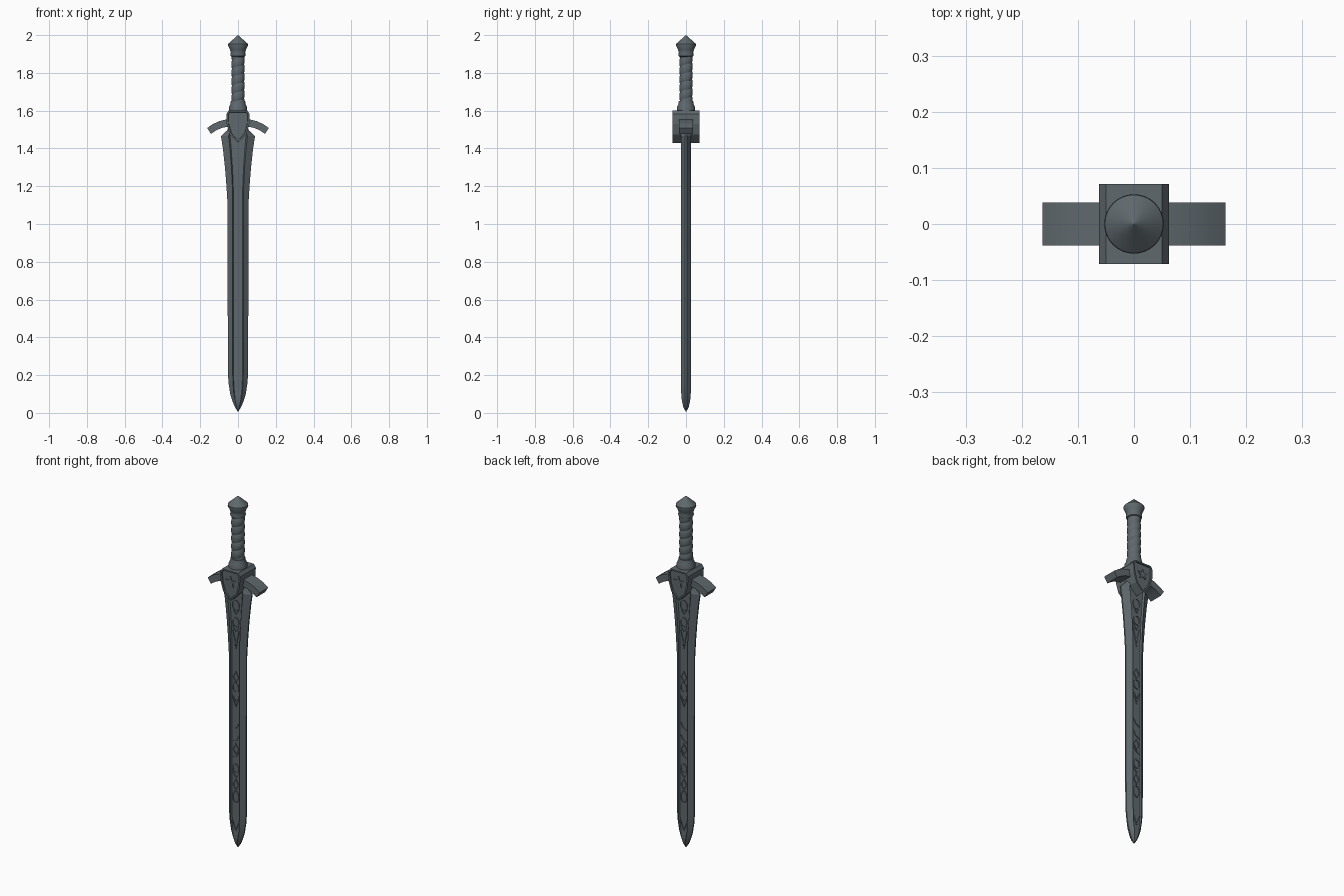
import bpy, bmesh, math
from mathutils import Matrix, Vector

if "Cube" in bpy.data.objects:
    bpy.data.objects.remove(bpy.data.objects["Cube"])

steel = bpy.data.materials.new("dark_steel")
steel.diffuse_color = (0.115, 0.14, 0.153, 1)
steel.use_nodes = True
steel.node_tree.nodes["Principled BSDF"].inputs["Base Color"].default_value = steel.diffuse_color


def finish(name, bm, smooth=None):
    bmesh.ops.recalc_face_normals(bm, faces=bm.faces)
    me = bpy.data.meshes.new(name)
    bm.to_mesh(me)
    bm.free()
    me.materials.append(steel)
    ob = bpy.data.objects.new(name, me)
    bpy.context.collection.objects.link(ob)
    if smooth:
        bpy.ops.object.select_all(action='DESELECT')
        bpy.context.view_layer.objects.active = ob
        ob.select_set(True)
        bpy.ops.object.shade_smooth_by_angle(angle=math.radians(smooth))
    return ob


def loft(name, rings, smooth=None):
    """Skin a list of equal-length point rings and cap both ends."""
    bm = bmesh.new()
    vs = [[bm.verts.new(p) for p in ring] for ring in rings]
    n = len(vs[0])
    for a, b in zip(vs, vs[1:]):
        for i in range(n):
            j = (i + 1) % n
            bm.faces.new((a[i], a[j], b[j], b[i]))
    bm.faces.new(vs[0])
    bm.faces.new(vs[-1])
    return finish(name, bm, smooth)


def lathe(name, profile, n=32):
    rings = [[(r * math.cos(2 * math.pi * i / n), r * math.sin(2 * math.pi * i / n), z)
              for i in range(n)] for r, z in profile]
    return loft(name, rings, 35)


def prism(bm, pts, y0, y1):
    """Extrude an xz outline from y0 to y1; returns the two end faces."""
    a = [bm.verts.new((x, y0, z)) for x, z in pts]
    b = [bm.verts.new((x, y1, z)) for x, z in pts]
    n = len(pts)
    for i in range(n):
        j = (i + 1) % n
        bm.faces.new((a[i], a[j], b[j], b[i]))
    return [bm.faces.new(a), bm.faces.new(b)]


# Blade: sharp edges, raised ridges and a sunken centre channel
def section(z, w, r, t, d):
    e, f = min(0.004, w * 0.3), r * 0.84
    half = [(w, e), (r, t), (f, t - d), (-f, t - d), (-r, t), (-w, e)]
    return [(x, y, z) for x, y in half] + [(-x, -y, z) for x, y in half]


blade = [  # z, half width, ridge, half thickness, channel depth
    (0.008, 0.002, 0.001, 0.002, 0), (0.03, 0.016, 0.007, 0.014, 0),
    (0.06, 0.029, 0.013, 0.021, 0), (0.075, 0.034, 0.016, 0.023, 0.001),
    (0.10, 0.041, 0.022, 0.025, 0.006), (0.15, 0.049, 0.026, 0.027, 0.008),
    (0.20, 0.053, 0.028, 0.027, 0.008), (0.30, 0.054, 0.028, 0.027, 0.008),
    (1.10, 0.055, 0.028, 0.027, 0.008), (1.20, 0.061, 0.030, 0.027, 0.008),
    (1.30, 0.069, 0.035, 0.027, 0.008), (1.40, 0.080, 0.043, 0.027, 0.008),
    (1.465, 0.090, 0.050, 0.027, 0.008), (1.495, 0.058, 0.040, 0.027, 0.008),
    (1.53, 0.045, 0.030, 0.027, 0.008)]
loft("blade", [section(*s) for s in blade], 20)

# Raised ornament strokes in the channel on both sides
bm = bmesh.new()


def stroke(pts, closed=False, w=0.0045):
    pairs = list(zip(pts, pts[1:])) + ([(pts[-1], pts[0])] if closed else [])
    for p, q in pairs:
        p, q = Vector(p), Vector(q)
        d = (q - p).normalized() * w / 2
        s = Vector((-d.y, d.x))
        quad = [p - d + s, p - d - s, q + d - s, q + d + s]
        for side in (-1, 1):
            prism(bm, [v.to_tuple() for v in quad], side * 0.017, side * 0.0235)


def loop(z, rx, rz, n=10):
    stroke([(rx * math.cos(2 * math.pi * i / n), z + rz * math.sin(2 * math.pi * i / n))
            for i in range(n)], True)


def chevron(z, rx, h):
    stroke([(-rx, z + h), (0, z), (rx, z + h)])


for z, rx, rz in [(1.385, 0.022, 0.028), (1.29, 0.020, 0.025), (0.92, 0.018, 0.025),
                  (0.46, 0.019, 0.024), (0.30, 0.019, 0.032)]:
    loop(z, rx, rz)
for z, h in [(1.14, 0.10), (1.17, 0.07), (1.235, 0.03), (1.335, 0.03),
             (0.81, 0.05), (0.84, 0.03), (0.41, 0.025), (0.11, 0.05)]:
    chevron(z, 0.019, h)
for z in (0.98, 0.57, 0.37):  # crossed diamonds and slanting bars
    stroke([(0, z - 0.03), (0.017, z), (0, z + 0.03), (-0.017, z)], True)
for z in (0.68, 0.61, 0.52):
    stroke([(-0.017, z), (0.005, z + 0.012), (0.017, z + 0.035)])
finish("blade_ornaments", bm)

# Guard block: shield-shaped prism with sunken panels front and back
half = [(0.062, 1.582), (0.060, 1.53), (0.044, 1.475)]
outline = ([(-0.05, 1.60), (0.05, 1.60)] + half + [(0, 1.43)]
           + [(-x, z) for x, z in reversed(half)])
bm = bmesh.new()
caps = prism(bm, outline, -0.071, 0.071)
bmesh.ops.recalc_face_normals(bm, faces=bm.faces)
for face in caps:
    bmesh.ops.inset_region(bm, faces=[face], thickness=0.009)
    bmesh.ops.inset_region(bm, faces=[face], thickness=0.002, depth=-0.006)
finish("guard_shield", bm)

# Five-pointed ornament on each shield panel
bm = bmesh.new()
star = []
for i in range(10):
    r = 0.032 if i % 2 == 0 else 0.014
    a = math.pi / 2 + i * math.pi / 5
    star.append((r * math.cos(a), 1.535 + r * math.sin(a)))
for side in (-1, 1):
    prism(bm, star, side * 0.064, side * 0.070)
finish("shield_stars", bm)

# Drooping guard arms
arm = [(0.03, 1.561), (0.06, 1.554), (0.10, 1.544), (0.135, 1.528), (0.163, 1.508),
       (0.143, 1.477), (0.115, 1.496), (0.085, 1.509), (0.03, 1.52)]
for side, label in ((-1, "left"), (1, "right")):
    bm = bmesh.new()
    prism(bm, [(side * x, z) for x, z in arm], -0.038, 0.038)
    finish("guard_arm_" + label, bm, 30)

# Collar between guard and grip
lathe("grip_collar", [(0.048, 1.595), (0.048, 1.618), (0.041, 1.632), (0.038, 1.65), (0.03, 1.652)])

# Grip with a spiral wrap
rings = []
for k in range(91):
    z = 1.635 + 0.26 * k / 90
    ring = []
    for i in range(32):
        a = 2 * math.pi * i / 32
        r = 0.0305 + 0.005 * math.sqrt(abs(math.sin(math.pi * (z / 0.045 - i / 32))))
        ring.append((r * math.cos(a), r * math.sin(a), z))
    rings.append(ring)
loft("grip", rings, 50)

# Pommel: ring, flare and pointed cap
lathe("pommel", [(0.033, 1.885), (0.039, 1.889), (0.041, 1.898), (0.038, 1.908),
                 (0.042, 1.922), (0.053, 1.946), (0.052, 1.954), (0.0005, 2.0)])
